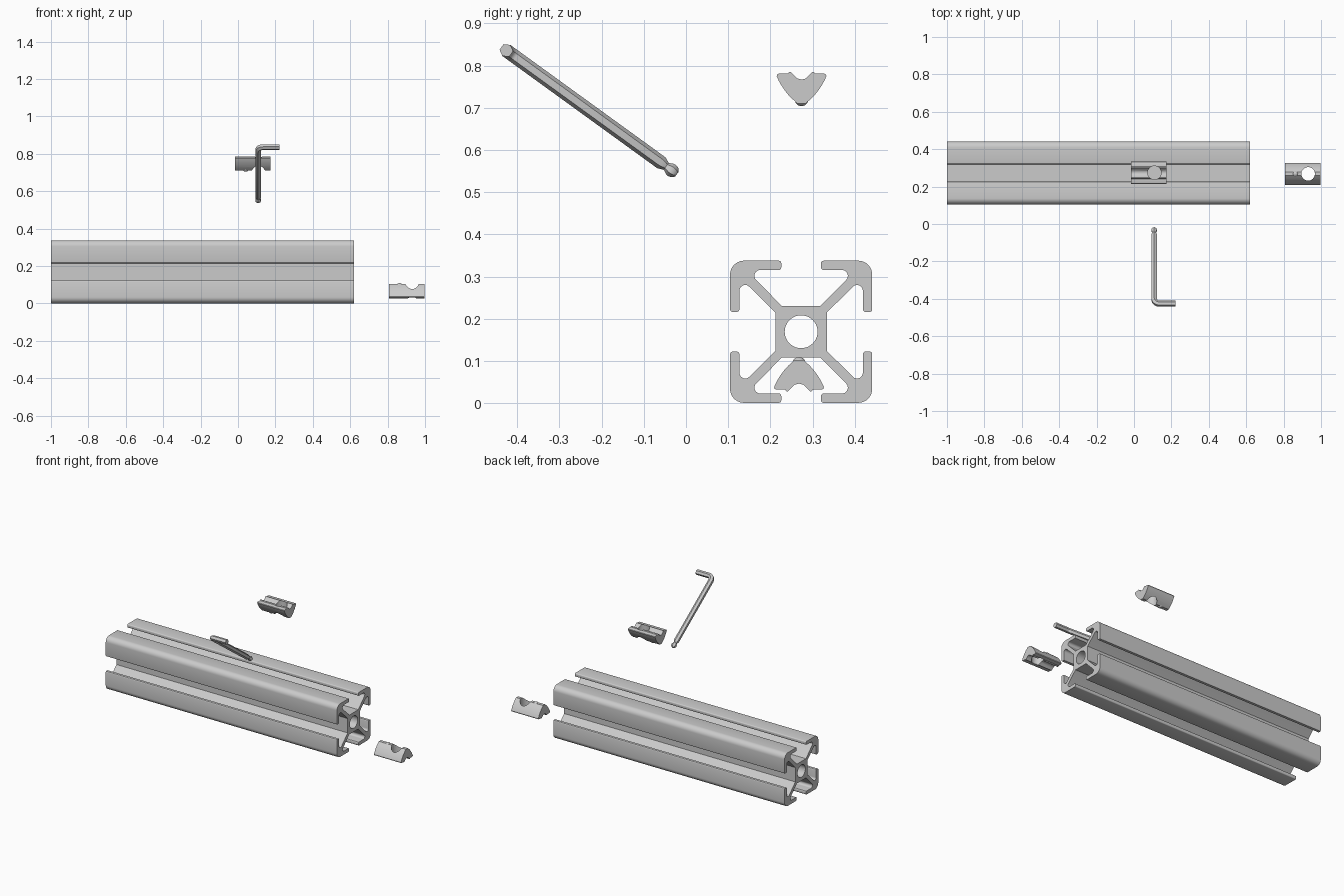
import bpy, bmesh, math
from mathutils import Vector, Matrix

if "Cube" in bpy.data.objects:
    bpy.data.objects.remove(bpy.data.objects["Cube"])

metal = bpy.data.materials.new("light_grey_metal")
metal.diffuse_color = (0.6, 0.6, 0.6, 1)
metal.use_nodes = True
metal.node_tree.nodes["Principled BSDF"].inputs["Base Color"].default_value = metal.diffuse_color


def arc(cx, cy, r, a0, a1, n):
    """Points of an arc, angles in degrees."""
    angles = [math.radians(a0 + (a1 - a0) * i / n) for i in range(n + 1)]
    return [(cx + r * math.cos(a), cy + r * math.sin(a)) for a in angles]


def finish(obj, angle=30):
    """Merge, orient, colour and smooth a mesh object."""
    bm = bmesh.new()
    bm.from_mesh(obj.data)
    bmesh.ops.remove_doubles(bm, verts=bm.verts, dist=1e-5)
    bmesh.ops.recalc_face_normals(bm, faces=bm.faces)
    bm.to_mesh(obj.data)
    bm.free()
    obj.data.materials.clear()
    obj.data.materials.append(metal)
    select(obj)
    bpy.ops.object.shade_smooth_by_angle(angle=math.radians(angle))


def select(obj):
    bpy.ops.object.select_all(action='DESELECT')
    obj.select_set(True)
    bpy.context.view_layer.objects.active = obj


def prism(name, loops, x0, x1, y, z):
    """Extrude closed (y, z) loops along x; inner loops become holes."""
    cu = bpy.data.curves.new(name, 'CURVE')
    cu.dimensions = '2D'
    cu.fill_mode = 'BOTH'
    cu.extrude = (x1 - x0) / 2
    for pts in loops:
        sp = cu.splines.new('POLY')
        sp.points.add(len(pts) - 1)
        for p, (u, v) in zip(sp.points, pts):
            p.co = (u, v, 0, 1)
        sp.use_cyclic_u = True
    obj = bpy.data.objects.new(name, cu)
    bpy.context.collection.objects.link(obj)
    obj.matrix_world = Matrix(((0, 0, 1, (x0 + x1) / 2), (1, 0, 0, y),
                               (0, 1, 0, z), (0, 0, 0, 1)))
    select(obj)
    bpy.ops.object.convert(target='MESH')
    obj = bpy.context.object
    finish(obj)
    return obj


# Slotted rail: one eighth of the section, mirrored on the diagonal, turned four times
eighth = [(0.0455, 0.061)]
eighth += arc(0.097, 0.1325, 0.0138, -45, 90, 9)
eighth += arc(0.053, 0.1523, 0.006, 270, 180, 3)
eighth += arc(0.053, 0.1625, 0.006, 180, 90, 3)
eighth += arc(0.1355, 0.1355, 0.033, 90, 45, 5)
quarter = eighth + [(v, u) for u, v in reversed(eighth[:-1])]
section = []
for k in range(4):
    for u, v in quarter:
        for _ in range(k):
            u, v = v, -u
        section.append((u, v))
bore = arc(0, 0, 0.039, 0, 360, 40)[:-1]
prism("slotted_rail", [section, bore], -1.0, 0.62, 0.273, 0.169)

# Slot nuts: wedge profile with a shallow groove, drilled through, with a spring ball
half_nut = [(0.010, 0.0165), (0.018, 0.009), (0.0235, 0.003), (0.026, 0.0005),
            (0.029, 0.0005), (0.033, 0.005), (0.054, 0.005), (0.058, 0.007),
            (0.059, 0.011), (0.054, 0.022), (0.048, 0.0325), (0.041, 0.043),
            (0.033, 0.0535), (0.024, 0.063), (0.014, 0.072), (0.010, 0.0755)]


def slot_nut(name, x, y, z, up):
    """up = 1 puts the narrow side on top, -1 underneath."""
    pts = [(0, 0.019)] + half_nut + [(-u, v) for u, v in reversed(half_nut)]
    nut = prism(name, [[(u, v * up) for u, v in pts]], x, x + 0.19, y, z)
    bpy.ops.mesh.primitive_cylinder_add(vertices=40, radius=0.036, depth=0.3,
                                        location=(x + 0.125, y, z))
    drill = bpy.context.object
    drill.name = name + "_drill"
    drill.hide_render = True
    mod = nut.modifiers.new("threaded_hole", 'BOOLEAN')
    mod.operation = 'DIFFERENCE'
    mod.solver = 'EXACT'
    mod.object = drill
    select(nut)
    bpy.ops.object.modifier_apply(modifier=mod.name)
    bpy.data.objects.remove(drill)
    finish(nut)
    bpy.ops.mesh.primitive_uv_sphere_add(segments=24, ring_count=12, radius=0.016,
                                         location=(x + 0.057, y, z + 0.066 * up))
    ball = bpy.context.object
    ball.name = name + "_spring_ball"
    finish(ball, 40)


slot_nut("lower_slot_nut", 0.806, 0.268, 0.027, 1)
slot_nut("upper_slot_nut", -0.016, 0.274, 0.786, -1)

# Hex key: hexagonal rings swept along a bent path, ball-shaped tip
corner = Vector((0.108, -0.426, 0.836))
tip = Vector((0.108, -0.034, 0.552))
along = (corner - tip).normalized()
side = Vector((1, 0, 0))
normal = side.cross(along)
length = (corner - tip).length
radius, bend = 0.0162, 0.028

# Each ring: centre, in-plane direction, scale
rings = [(tip + along * s, side, k) for s, k in
         [(-0.0155, 0.45), (-0.0115, 0.75), (-0.006, 0.93), (0, 1.0), (0.006, 0.93),
          (0.011, 0.75), (0.016, 0.62), (0.03, 1.0)]]
centre = corner - along * bend + side * bend
for i in range(9):
    a = math.radians(90 * i / 8)
    out = -side * math.cos(a) + along * math.sin(a)
    rings.append((centre + out * bend, -out, 1.0))
rings.append((Vector((0.221, corner.y, corner.z)), -along, 1.0))

bm = bmesh.new()
previous = None
for c, d, k in rings:
    ring = []
    for j in range(6):
        a = math.radians(60 * j)
        ring.append(bm.verts.new(c + (normal * math.cos(a) + d * math.sin(a)) * radius * k))
    if previous:
        for j in range(6):
            n = (j + 1) % 6
            bm.faces.new((previous[j], previous[n], ring[n], ring[j]))
    else:
        bm.faces.new(ring)
    previous = ring
bm.faces.new(previous)
me = bpy.data.meshes.new("hex_key")
bm.to_mesh(me)
bm.free()
key = bpy.data.objects.new("hex_key", me)
bpy.context.collection.objects.link(key)
finish(key)
